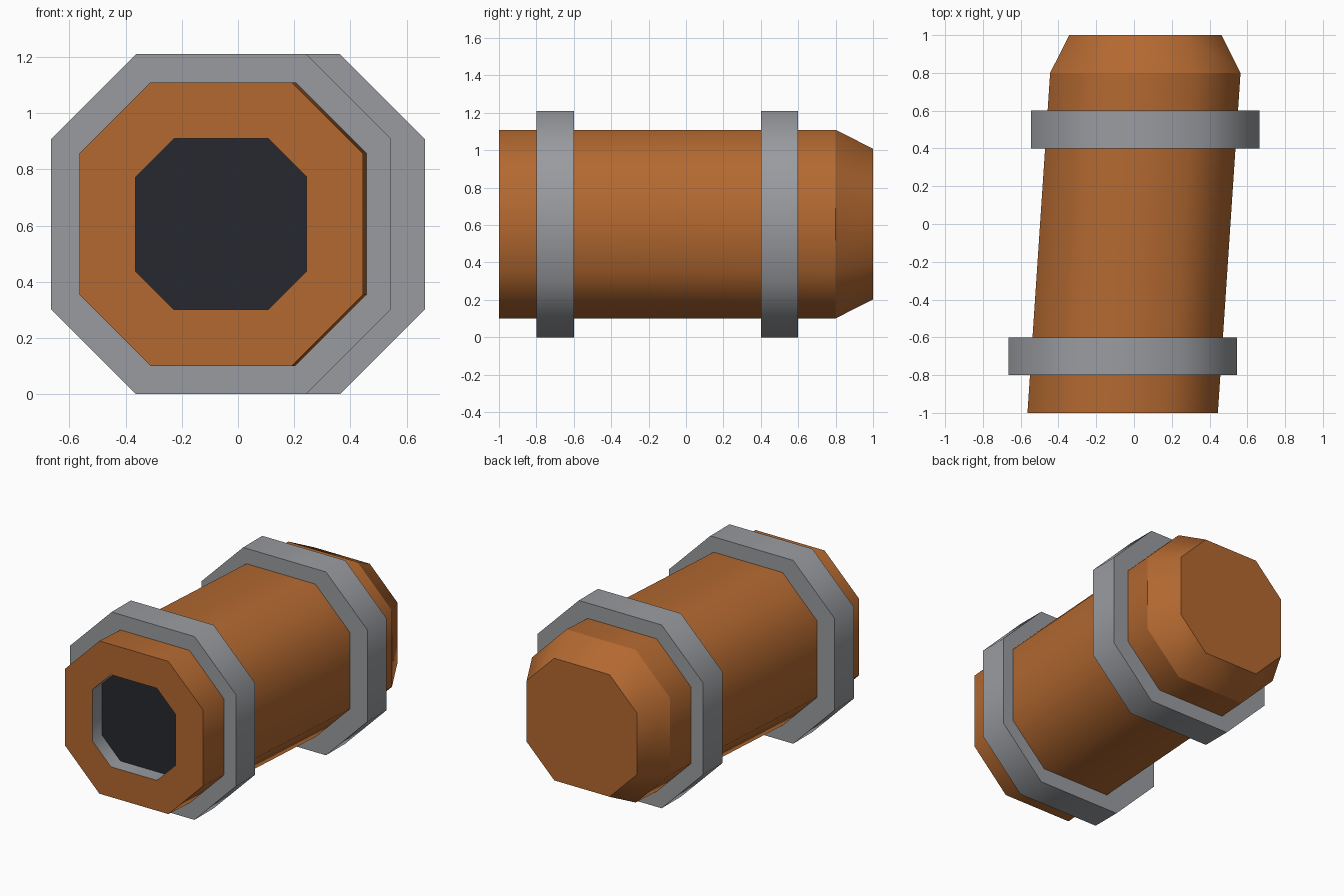
import bpy, bmesh, math

if "Cube" in bpy.data.objects:
    bpy.data.objects.remove(bpy.data.objects["Cube"])

CZ = 0.605          # height of the barrel axis
LEAN = 0.06         # sideways offset of each end


def material(name, rgb):
    m = bpy.data.materials.new(name)
    m.diffuse_color = (*rgb, 1)
    m.use_nodes = True
    m.node_tree.nodes["Principled BSDF"].inputs["Base Color"].default_value = m.diffuse_color
    return m


def octagon(bm, y, cx, r, f):
    """Ring of 8 vertices: r = half width, f = half length of the flat side."""
    pts = [(r, -f), (r, f), (f, r), (-f, r), (-r, f), (-r, -f), (-f, -r), (f, -r)]
    return [bm.verts.new((cx + x, y, CZ + z)) for x, z in pts]


def loft(name, rings, mats=(), mat_ids=None, closed=False, sharp_y=None):
    """Join octagon rings; cap both ends, or close the loop into a hoop."""
    bm = bmesh.new()
    loops = [octagon(bm, *r) for r in rings]
    pairs = list(zip(loops, loops[1:]))
    if closed:
        pairs.append((loops[-1], loops[0]))
    for k, (a, b) in enumerate(pairs):
        for i in range(8):
            j = (i + 1) % 8
            face = bm.faces.new((a[i], a[j], b[j], b[i]))
            face.material_index = mat_ids[k + 1] if mat_ids else 0
    if not closed:
        bm.faces.new(loops[0]).material_index = mat_ids[0]
        bm.faces.new(loops[-1]).material_index = mat_ids[-1]
    bmesh.ops.recalc_face_normals(bm, faces=bm.faces)
    # smooth around the octagon, crisp at rims and shoulder
    for f in bm.faces:
        f.smooth = True
    for e in bm.edges:
        shoulder = sharp_y is not None and all(abs(v.co.y - sharp_y) < 1e-4 for v in e.verts)
        e.smooth = not shoulder and e.calc_face_angle(0) < math.radians(50)
    me = bpy.data.meshes.new(name)
    bm.to_mesh(me)
    bm.free()
    for m in mats:
        me.materials.append(m)
    ob = bpy.data.objects.new(name, me)
    bpy.context.collection.objects.link(ob)
    return ob


copper = material("copper", (0.45, 0.14, 0.03))
dark = material("dark", (0.02, 0.022, 0.028))
steel = material("steel", (0.32, 0.33, 0.35))

# leaning barrel: recess floor, recess wall, front rim, side, tapered back, back cap
loft("barrel",
     [(-0.9, -LEAN, 0.304, 0.168), (-1.0, -LEAN, 0.304, 0.168),
      (-1.0, -LEAN, 0.504, 0.252), (0.8, LEAN, 0.504, 0.252),
      (1.0, LEAN, 0.403, 0.202)],
     (copper, dark, steel), [1, 2, 0, 0, 0, 0], sharp_y=0.8)

# two clamp bands around the barrel
for label, y, s in (("front_band", -0.7, -1), ("back_band", 0.5, 1)):
    cx = s * LEAN
    loft(label,
         [(y - 0.1, cx, 0.605, 0.3025), (y + 0.1, cx, 0.605, 0.3025),
          (y + 0.1, cx, 0.45, 0.225), (y - 0.1, cx, 0.45, 0.225)],
         (steel,), closed=True)
